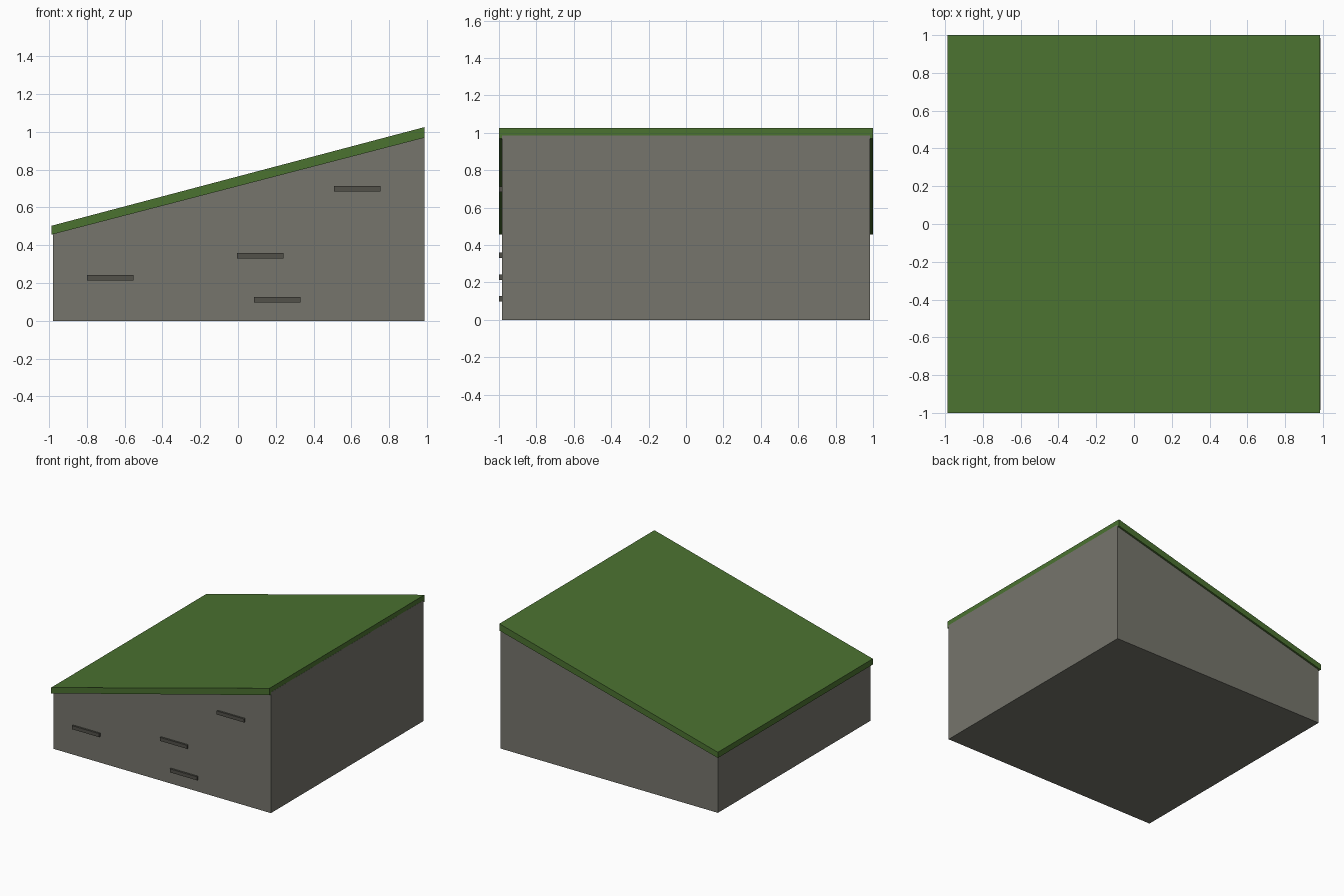
import bpy, bmesh

if "Cube" in bpy.data.objects:
    bpy.data.objects.remove(bpy.data.objects["Cube"])


def material(name, rgb):
    m = bpy.data.materials.new(name)
    m.diffuse_color = (*rgb, 1)
    m.use_nodes = True
    m.node_tree.nodes["Principled BSDF"].inputs["Base Color"].default_value = m.diffuse_color
    return m


def extrude_profile(name, profile, y0, y1, mat):
    """Solid made by sweeping an x-z outline from y0 to y1."""
    bm = bmesh.new()
    face = bm.faces.new([bm.verts.new((x, y0, z)) for x, z in profile])
    swept = bmesh.ops.extrude_face_region(bm, geom=[face])["geom"]
    moved = [v for v in swept if isinstance(v, bmesh.types.BMVert)]
    bmesh.ops.translate(bm, verts=moved, vec=(0, y1 - y0, 0))
    bmesh.ops.recalc_face_normals(bm, faces=bm.faces)
    mesh = bpy.data.meshes.new(name)
    bm.to_mesh(mesh)
    bm.free()
    mesh.materials.append(mat)
    obj = bpy.data.objects.new(name, mesh)
    bpy.context.collection.objects.link(obj)
    return obj


stone = material("stone", (0.18, 0.178, 0.15))
dark_stone = material("dark_stone", (0.084, 0.082, 0.068))
grass = material("grass", (0.07, 0.168, 0.03))

# Sloping stone block, its top sunk slightly into the turf
extrude_profile("stone_ramp",
                [(-0.978, 0), (0.987, 0), (0.987, 0.986), (-0.978, 0.475)],
                -0.985, 0.985, stone)

# Turf slab overhanging the front, back and low end
extrude_profile("grass_slab",
                [(-0.988, 0.456), (0.986, 0.969), (0.986, 1.025), (-0.988, 0.503)],
                -1.0, 1.0, grass)

# Thin raised stones on the front face
for i, (x, z) in enumerate([(-0.677, 0.228), (0.117, 0.345),
                            (0.207, 0.112), (0.631, 0.698)]):
    w, h = 0.123, 0.0145
    extrude_profile(f"raised_stone_{i + 1}",
                    [(x - w, z - h), (x + w, z - h), (x + w, z + h), (x - w, z + h)],
                    -1.0, -0.97, dark_stone)
